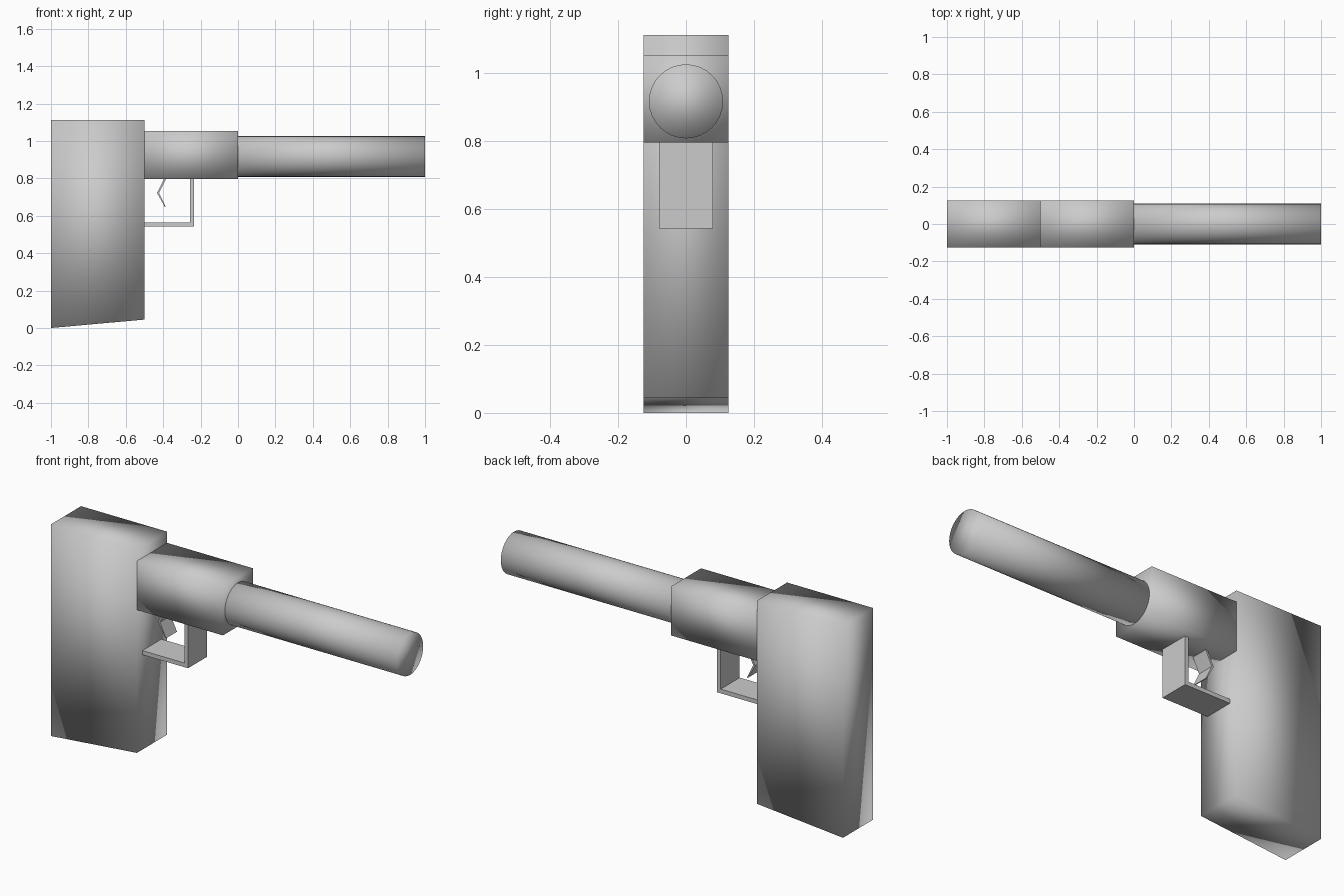
import bpy, bmesh, math
from mathutils import Matrix

if "Cube" in bpy.data.objects:
    bpy.data.objects.remove(bpy.data.objects["Cube"])


def finish(name, bm, smooth):
    bmesh.ops.recalc_face_normals(bm, faces=bm.faces[:])
    for f in bm.faces:
        f.smooth = smooth
    me = bpy.data.meshes.new(name)
    bm.to_mesh(me)
    bm.free()
    ob = bpy.data.objects.new(name, me)
    bpy.context.collection.objects.link(ob)
    return ob


def side_profile(name, pts, half_width, smooth=False):
    """Extrude an x-z outline symmetrically across y."""
    bm = bmesh.new()
    face = bm.faces.new([bm.verts.new((x, -half_width, z)) for x, z in pts])
    ext = bmesh.ops.extrude_face_region(bm, geom=[face])
    verts = [g for g in ext["geom"] if isinstance(g, bmesh.types.BMVert)]
    bmesh.ops.translate(bm, verts=verts, vec=(0, 2 * half_width, 0))
    return finish(name, bm, smooth)


# Tall handle block with a slanted base
side_profile("grip", [(-1, 0), (-0.5, 0.045), (-0.5, 1.112), (-1, 1.112)], 0.125, True)

# Receiver block
side_profile("receiver", [(-0.5, 0.796), (0, 0.796), (0, 1.053), (-0.5, 1.053)], 0.125, True)

# Round barrel with softly shaded end caps
bm = bmesh.new()
bmesh.ops.create_cone(
    bm, cap_ends=True, segments=32, radius1=0.109, radius2=0.109, depth=1.0,
    matrix=Matrix.Translation((0.5, 0, 0.917)) @ Matrix.Rotation(math.pi / 2, 4, 'Y'))
finish("barrel", bm, True)

# L-shaped trigger guard
side_profile("trigger_guard", [
    (-0.5, 0.543), (-0.235, 0.543), (-0.235, 0.796),
    (-0.257, 0.796), (-0.257, 0.565), (-0.5, 0.565)], 0.079)

# Bent trigger blade
side_profile("trigger", [
    (-0.385, 0.797), (-0.422, 0.722), (-0.386, 0.647),
    (-0.391, 0.647), (-0.433, 0.722), (-0.396, 0.797)], 0.045)
